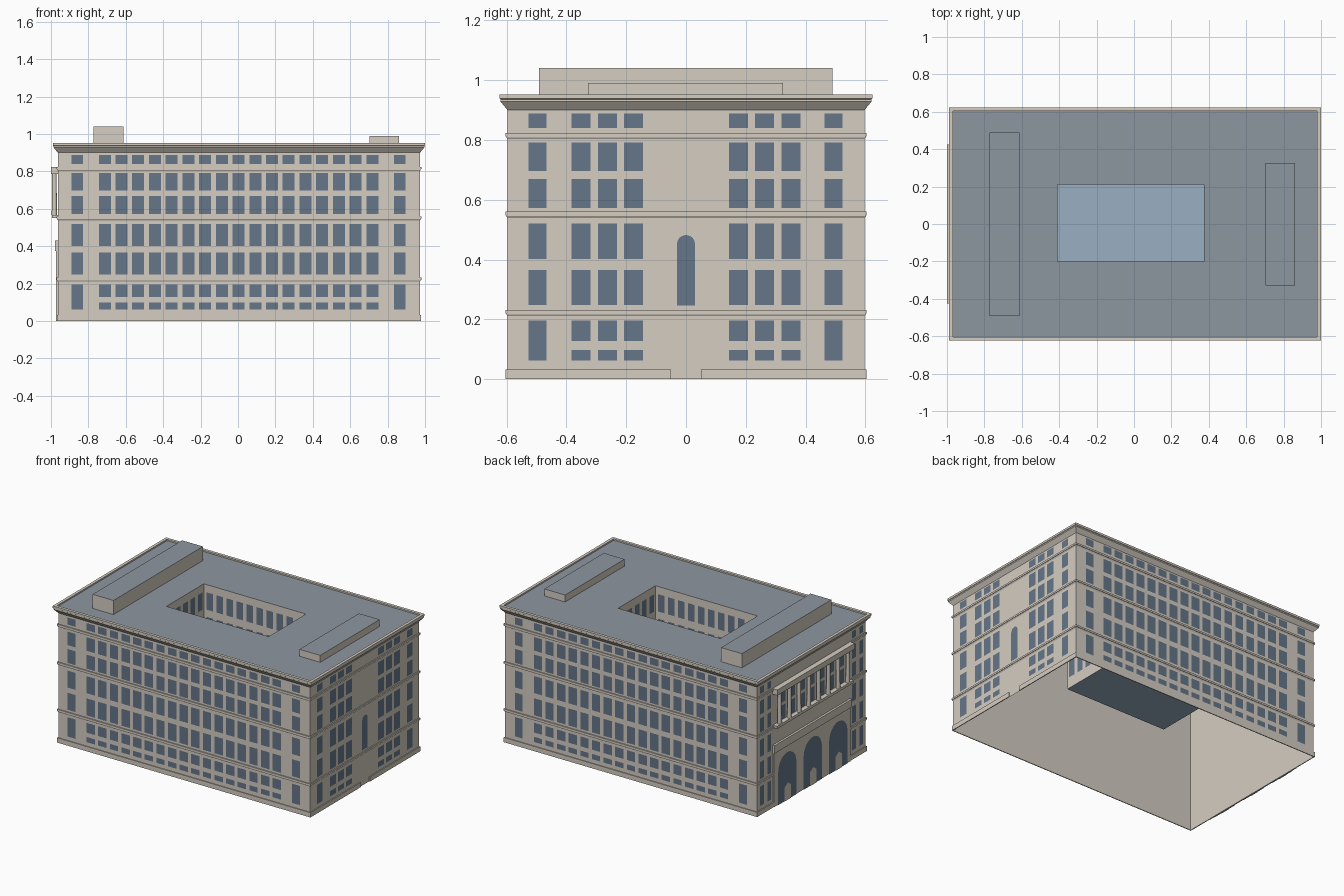
import bpy, bmesh, math
from mathutils import Vector

if "Cube" in bpy.data.objects:
    bpy.data.objects.remove(bpy.data.objects["Cube"], do_unlink=True)


def material(name, rgb):
    m = bpy.data.materials.new(name)
    m.use_nodes = True
    m.diffuse_color = (*rgb, 1)
    m.node_tree.nodes["Principled BSDF"].inputs["Base Color"].default_value = (*rgb, 1)
    return m


STONE = material("pale stone", (0.66, 0.61, 0.54))
PANE = material("window blue", (0.13, 0.18, 0.25))
ROOF = material("slate roof", (0.27, 0.31, 0.35))
GLASS = material("skylight glass", (0.32, 0.43, 0.55))

# Main wall rectangle and courtyard rectangle
X0, X1, Y = -0.963, 0.973, 0.597
CX0, CX1, CY0, CY1 = -0.41, 0.375, -0.2, 0.21


def finish(name, bm, *mats):
    me = bpy.data.meshes.new(name)
    bm.to_mesh(me)
    bm.free()
    for m in mats:
        me.materials.append(m)
    ob = bpy.data.objects.new(name, me)
    bpy.context.collection.objects.link(ob)
    return ob


def poly(bm, pts, facing):
    f = bm.faces.new([bm.verts.new(p) for p in pts])
    f.normal_update()
    if f.normal.dot(Vector(facing)) < 0:
        f.normal_flip()
    return f


def box(name, x, y, z, mat=STONE, top=None):
    bm = bmesh.new()
    bmesh.ops.create_cube(bm, size=1)
    for v in bm.verts:
        v.co = [a + (b - a) * (c + 0.5) for (a, b), c in zip((x, y, z), v.co)]
    bm.normal_update()
    if top:
        for f in bm.faces:
            f.material_index = int(f.normal.z > 0.5)
    return finish(name, bm, mat, *([top] if top else []))


def rect(o, z):
    return [(X0 - o, -Y - o, z), (X1 + o, -Y - o, z), (X1 + o, Y + o, z), (X0 - o, Y + o, z)]


def sweep(name, profile):
    """Carry an (offset, height) profile around the building."""
    bm = bmesh.new()
    rings = [[bm.verts.new(p) for p in rect(o, z)] for o, z in profile]
    for a, b in zip(rings, rings[1:]):
        for i in range(4):
            j = (i + 1) % 4
            bm.faces.new((a[i], a[j], b[j], b[i]))
    return finish(name, bm, STONE)


def panes(name, axis, plane, sign, shapes, gap=0.003, mat=PANE):
    """Thin flat outlines, given as (along, up) points, laid on a wall."""
    bm = bmesh.new()
    p = plane + sign * gap
    for s in shapes:
        if axis == "x":
            poly(bm, [(p, u, z) for u, z in s], (sign, 0, 0))
        else:
            poly(bm, [(u, p, z) for u, z in s], (0, sign, 0))
    return finish(name, bm, mat)


def oblong(c, w, row):
    a, b = c - w / 2, c + w / 2
    return [(a, row[0]), (b, row[0]), (b, row[1]), (a, row[1])]


def arch(c, w, z0, z1):
    r = w / 2
    curve = [(c + r * math.cos(t * math.pi / 12), z1 - r + r * math.sin(t * math.pi / 12))
             for t in range(13)]
    return [(c - r, z0), (c + r, z0)] + curve


def grid(centres, w, rows):
    return [oblong(c, w, r) for c in centres for r in rows]


# Walls, string courses and cornice
sweep("outer_walls", [(0, 0), (0, 0.9)])
for label, z in (("lower", 0.211), ("middle", 0.539), ("upper", 0.803)):
    sweep(label + "_string_course",
          [(0, z), (0.004, z + 0.006), (0.004, z + 0.009), (0.007, z + 0.009),
           (0.007, z + 0.021), (0, z + 0.021)])
sweep("cornice", [(0, 0.9), (0.023, 0.928), (0.023, 0.936), (0.026, 0.938),
                  (0.026, 0.952), (0.006, 0.952), (0.006, 0.942)])

# Plinth, open at the end doorways
P = 0.006
for label, s in (("front", -1), ("back", 1)):
    box(label + "_plinth", (X0 - P, X1 + P), sorted((s * Y, s * (Y + P))), (0, 0.033))
    box("left_end_plinth_" + label, (X1, X1 + P), sorted((s * 0.05, s * Y)), (0, 0.033))
    box("right_end_plinth_" + label, (X0 - P, X0), sorted((s * 0.42, s * Y)), (0, 0.033))

# Windows of the long fronts and the plain end
UPPER = [(0.84, 0.889), (0.697, 0.791), (0.573, 0.67), (0.402, 0.52), (0.248, 0.366)]
BASE = [(0.128, 0.196), (0.062, 0.098)]
TALL = [(0.062, 0.196)]
long_mid = [0.003 + 0.0894 * (i - 8) for i in range(17)]
for label, s in (("front", -1), ("back", 1)):
    panes(label + "_windows", "y", s * Y, s,
          grid(long_mid, 0.064, UPPER + BASE) + grid((-0.859, 0.865), 0.06, UPPER + TALL))
end_mid = [s * y for s in (-1, 1) for y in (0.175, 0.263, 0.351)]
top_and_upper = UPPER[:3]
panes("plain_end_windows", "x", X1, 1,
      grid(end_mid, 0.064, UPPER + BASE)
      + grid((-0.496, 0.494), 0.06, top_and_upper + UPPER[3:] + TALL)
      + [arch(0, 0.06, 0.247, 0.482)])

# Entrance end: narrow side windows
narrow = [s * y for s in (-1, 1) for y in (0.465, 0.545)]
panes("entrance_end_windows", "x", X0, -1, grid(narrow, 0.04, UPPER + TALL))

# Entrance end: arched lower storey with doorways and ledge
box("entrance_wall", (X0 - 0.009, X0), (-0.42, 0.42), (0, 0.375))
doors = (-0.28, 0, 0.28)
panes("entrance_arches", "x", X0 - 0.009, -1, [arch(c, 0.2, 0, 0.33) for c in doors])
panes("door_surrounds", "x", X0 - 0.009, -1,
      [[(c - 0.036, 0), (c + 0.036, 0), (c + 0.036, 0.095), (c, 0.12), (c - 0.036, 0.095)]
       for c in doors], 0.006, STONE)
box("entrance_ledge", (X0 - 0.015, X0), (-0.425, 0.425), (0.375, 0.43))

# Entrance end: colonnade
box("colonnade_base", (-0.995, X0), (-0.42, 0.42), (0.55, 0.568))
box("colonnade_beam", (-1, X0), (-0.425, 0.425), (0.785, 0.824))
bays = [0.107 * (i - 3) for i in range(7)]
panes("colonnade_windows", "x", X0, -1, grid(bays, 0.066, [(0.573, 0.67), (0.69, 0.785)]))
bm = bmesh.new()
for i in range(8):
    ret = bmesh.ops.create_cone(bm, cap_ends=True, segments=12, radius1=0.014,
                                radius2=0.012, depth=0.22)
    bmesh.ops.translate(bm, verts=ret["verts"], vec=(-0.982, 0.107 * (i - 3.5), 0.677))
columns = finish("columns", bm, STONE)
bpy.context.view_layer.objects.active = columns
columns.select_set(True)
bpy.ops.object.shade_smooth_by_angle(angle=math.radians(40))

# Flat roof around the courtyard opening
outer = rect(0.006, 0.942)
hole = [(CX0, CY0), (CX1, CY0), (CX1, CY1), (CX0, CY1)]
FLOOR = 0.345
bm = bmesh.new()
for i in range(4):
    j = (i + 1) % 4
    poly(bm, [outer[i], outer[j], (*hole[j], 0.942), (*hole[i], 0.942)], (0, 0, 1))
finish("roof", bm, ROOF)

# Courtyard walls, glazed floor and windows
bm = bmesh.new()
mid = Vector(((CX0 + CX1) / 2, (CY0 + CY1) / 2, 0))
for i in range(4):
    a, b = hole[i], hole[(i + 1) % 4]
    inward = mid - (Vector((*a, 0)) + Vector((*b, 0))) / 2
    poly(bm, [(*a, FLOOR), (*b, FLOOR), (*b, 0.942), (*a, 0.942)], inward)
finish("courtyard_walls", bm, STONE)
bm = bmesh.new()
poly(bm, [(*p, FLOOR) for p in hole], (0, 0, 1))
finish("courtyard_glass", bm, GLASS)

court_rows = [(0.77, 0.89), (0.6, 0.72), (0.42, 0.54)]
along_x = grid([mid.x + 0.077 * (i - 4.5) for i in range(10)], 0.05, court_rows)
along_y = grid([mid.y + 0.08 * (i - 2) for i in range(5)], 0.05, court_rows)
for label, axis, plane, s, shapes in (
        ("front", "y", CY0, 1, along_x), ("back", "y", CY1, -1, along_x),
        ("right", "x", CX0, 1, along_y), ("left", "x", CX1, -1, along_y)):
    panes("courtyard_%s_windows" % label, axis, plane, s, shapes)
    panes("courtyard_%s_windows_rear" % label, axis, plane, -s, shapes)

# Rooftop plant rooms
box("large_plant_room", (-0.773, -0.613), (-0.492, 0.49), (0.942, 1.04), STONE, ROOF)
box("small_plant_room", (0.702, 0.862), (-0.328, 0.325), (0.942, 0.99), STONE, ROOF)
